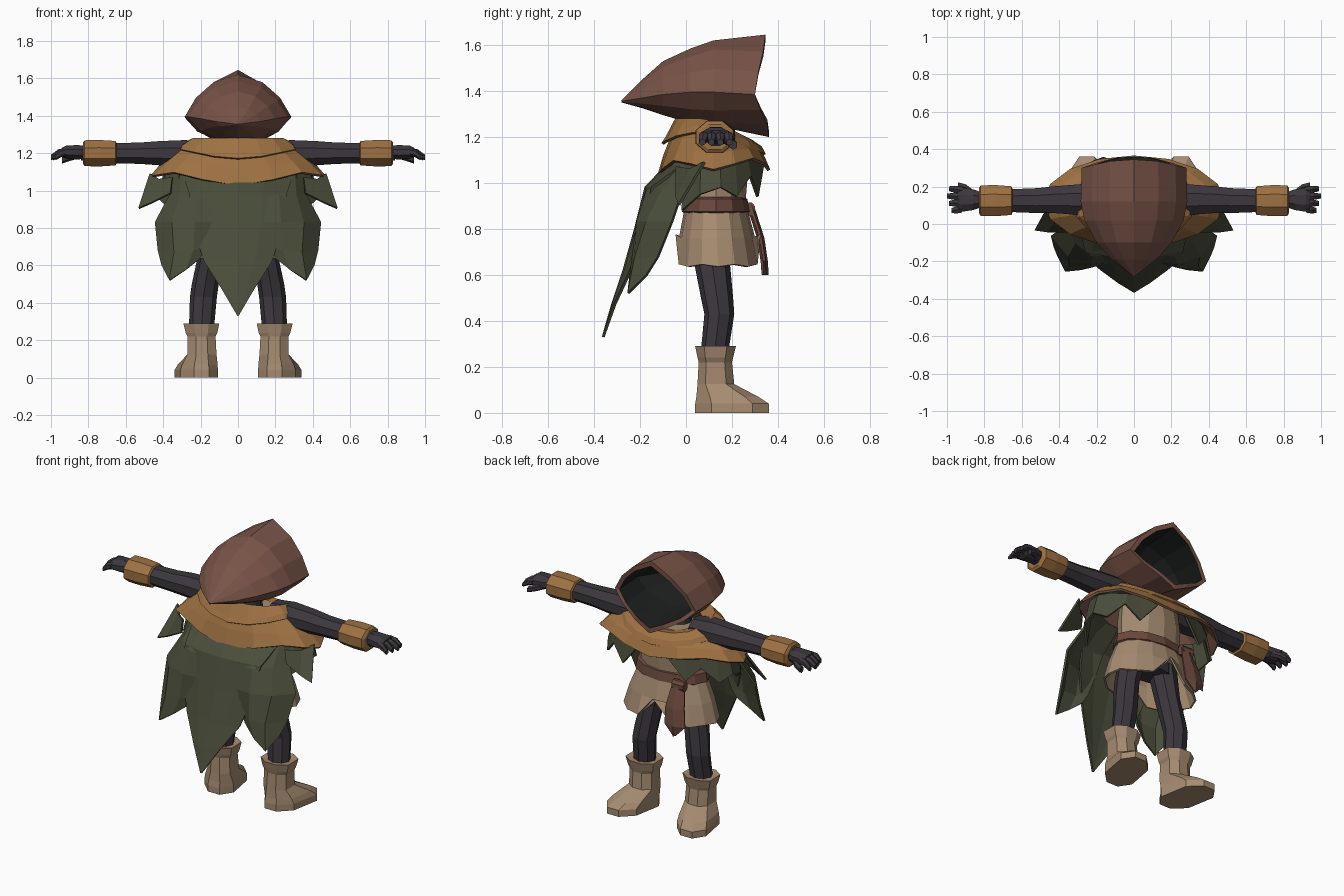
import bpy, bmesh, math

default_cube = bpy.data.objects.get("Cube")
if default_cube:
    bpy.data.objects.remove(default_cube, do_unlink=True)


def make_material(name, red, green, blue):
    mat = bpy.data.materials.new(name)
    mat.use_nodes = True
    mat.diffuse_color = (red, green, blue, 1)
    shader = mat.node_tree.nodes["Principled BSDF"]
    shader.inputs["Base Color"].default_value = (red, green, blue, 1)
    shader.inputs["Roughness"].default_value = 0.9
    return mat


hood_brown = make_material("hood brown", .19, .088, .064)
belt_brown = make_material("belt brown", .15, .066, .047)
ochre = make_material("ochre cloth", .34, .165, .055)
leaf_green = make_material("leaf green", .068, .075, .043)
tan = make_material("tan leather", .38, .26, .165)
dark_cloth = make_material("dark cloth", .045, .038, .048)
shadow_black = make_material("shadow black", .011, .013, .012)


def loft(name, rings, mats, closed=True, caps=(True, True), band_mats=None, thickness=0):
    """Skin a row of point rings; optional caps, band colours and thickness."""
    mesh = bpy.data.meshes.new(name)
    bm = bmesh.new()
    grid = [[bm.verts.new(p) for p in ring] for ring in rings]
    count = len(grid[0])
    for i in range(len(grid) - 1):
        for j in range(count if closed else count - 1):
            k = (j + 1) % count
            face = bm.faces.new((grid[i][j], grid[i][k], grid[i + 1][k], grid[i + 1][j]))
            face.material_index = band_mats[i] if band_mats else 0
    for wanted, ring, band in ((caps[0], grid[0], 0), (caps[1], grid[-1], -1)):
        if closed and wanted:
            bm.faces.new(ring).material_index = band_mats[band] if band_mats else 0
    bmesh.ops.recalc_face_normals(bm, faces=bm.faces)
    bm.to_mesh(mesh)
    bm.free()
    for mat in mats:
        mesh.materials.append(mat)
    obj = bpy.data.objects.new(name, mesh)
    bpy.context.collection.objects.link(obj)
    if thickness:
        solid = obj.modifiers.new("thickness", "SOLIDIFY")
        solid.thickness = thickness
        solid.offset = 0
        # A second material becomes the lining and the hem
        solid.material_offset = solid.material_offset_rim = len(mats) - 1
    return obj


def sheet(name, rows, mat):
    return loft(name, rows, [mat], closed=False, thickness=.012)


def flat_ring(x, y, z, rx, ry, n=12):
    return [(x + rx * math.cos(t), y + ry * math.sin(t), z)
            for t in (math.tau * i / n for i in range(n))]


def side_ring(x, y, z, ry, rz, n=8):
    return [(x, y + ry * math.cos(t), z + rz * math.sin(t))
            for t in (math.tau * (i + .5) / n for i in range(n))]


def mirror(rings, side):
    return [[(side * x, y, z) for x, y, z in ring] for ring in rings]


# Hood: pointed behind, with a diamond-shaped opening and a dark lining
ROUND, DIAMOND = (.82, .45, .55, .9), (.72, .38, .36, .72)


def hood_ring(y, w, low, mid, top, shape=ROUND, lean=0):
    a, b, c, d = shape
    half = [(0, top, .5), (.46, mid + a * (top - mid), .2), (.79, mid + b * (top - mid), -.5),
            (1, mid, -1), (.76, mid + c * (low - mid), -.2), (.36, mid + d * (low - mid), .8)]
    right = [(w * u, y + lean * s, z) for u, z, s in half]
    return right + [(0, y + lean, low)] + [(-x, yy, z) for x, yy, z in right[:0:-1]]


hood_rings = [hood_ring(*values) for values in (
    (-.28, .004, 1.35, 1.355, 1.36), (-.19, .12, 1.325, 1.37, 1.45),
    (-.1, .2, 1.295, 1.385, 1.53), (.02, .265, 1.26, 1.395, 1.585),
    (.12, .285, 1.25, 1.395, 1.62), (.33, .28, 1.2, 1.385, 1.645, DIAMOND, .03),
    (.33, .248, 1.232, 1.385, 1.612, DIAMOND, .03), (.12, .25, 1.28, 1.395, 1.59),
    (-.05, .15, 1.33, 1.39, 1.5))]
loft("hood", hood_rings, [hood_brown, shadow_black], band_mats=[0] * 6 + [1] * 2)
loft("neck", [flat_ring(0, .1, 1.1, .1, .08), flat_ring(0, .09, 1.26, .09, .07)], [dark_cloth])


# Shoulder cape: a wide mantle with a wavy hem and a folded collar on top
def mantle_ring(rx, ry, z, wave=0, dip=0, tilt=0):
    ring = []
    for x, y, zz in flat_ring(0, .12, z, rx, ry, 16):
        t = math.atan2((y - .12) / ry, x / rx)
        back = max(0, -math.sin(t))
        ring.append((x, y, zz + wave * math.cos(4 * t) - dip * back ** 3
                     - tilt * max(0, y - .1)))
    return ring


loft("shoulder_cape", [mantle_ring(.2, .13, 1.25, tilt=.5), mantle_ring(.31, .17, 1.225, tilt=.35),
                       mantle_ring(.42, .21, 1.135, -.01), mantle_ring(.48, .24, 1.08, -.025, .03)],
     [ochre, hood_brown], caps=(False, False), thickness=.014)
loft("collar", [mantle_ring(.18, .11, 1.24, tilt=.5), mantle_ring(.26, .165, 1.275, tilt=.5),
                mantle_ring(.31, .205, 1.245, 0, .05, .4), mantle_ring(.325, .222, 1.22, 0, .05, .4)],
     [ochre], caps=(False, False), thickness=.012)

# Long green cloak: middle point and two side panels
middle = []
for z, y, w, bulge in ((1.1, -.06, .3, .08), (.98, -.175, .26, .03), (.8, -.22, .24, .03),
                       (.62, -.27, .18, .03), (.47, -.32, .085, .01), (.33, -.36, .003, 0)):
    middle.append([(w * u, y + bulge * u * u, z) for u in (-1, -.5, 0, .5, 1)])
sheet("cloak_middle", middle, leaf_green)
panel = [
    [(.08, -.05, 1.09), (.2, -.04, 1.09), (.3, 0, 1.09), (.36, .06, 1.08)],
    [(.1, -.16, .96), (.22, -.17, .96), (.31, -.1, .97), (.36, -.01, .98)],
    [(.12, -.2, .83), (.23, -.21, .83), (.35, -.17, .83), (.44, -.06, .83)],
    [(.17, -.2, .7), (.24, -.23, .68), (.34, -.22, .67), (.425, -.12, .68)],
    [(.2, -.21, .64), (.28, -.24, .575), (.365, -.25, .52), (.405, -.17, .6)]]
# Broad shoulder flap and a ragged layer under the mantle
shoulder_flap = [[(.47, .08, 1.09), (.42, .02, 1.06), (.35, -.04, 1.07)],
                 [(.53, -.03, .905), (.46, -.04, .935), (.36, -.04, .985)]]
ragged = [[], []]
for degrees, z in ((76, 1.07), (60, .94), (46, 1.03), (27, .94), (8, .98), (-15, .95), (-38, .88)):
    c, s = math.cos(math.radians(degrees)), math.sin(math.radians(degrees))
    ragged[0].append((.39 * c, .12 + .2 * s, 1.11))
    ragged[1].append((.43 * c, .12 + .22 * s, z))
for side, word in ((1, "left"), (-1, "right")):
    sheet(word + "_cloak_panel", mirror(panel, side), leaf_green)
    sheet(word + "_shoulder_flap", mirror(shoulder_flap, side), leaf_green)
    sheet(word + "_ragged_layer", mirror(ragged, side), leaf_green)

# Tunic with a split skirt
loft("tunic", [flat_ring(0, .13, 1.19, .19, .11), flat_ring(0, .13, 1.05, .2, .14),
               flat_ring(0, .13, .87, .2, .125)], [tan])
hem = []
for i, (x, y, z) in enumerate(flat_ring(0, .14, .635, .3, .18, 16)):
    hem.append((x, y, z + (.14 if i in (4, 12) else .01 * (i % 2))))
loft("skirt", [flat_ring(0, .13, .89, .21, .13, 16), flat_ring(0, .135, .76, .265, .16, 16), hem],
     [tan], caps=(False, False), thickness=.012)
loft("hips", [flat_ring(0, .12, .9, .16, .1), flat_ring(0, .12, .76, .17, .09)], [dark_cloth])

# Belt, knot and hanging strip
loft("belt", [flat_ring(0, .13, z, .228 + g, .137 + g) for z, g in
              ((.865, -.01), (.875, .01), (.93, 0), (.94, -.02))], [belt_brown])
loft("belt_knot", [side_ring(x, .278, .885, .025, .032) for x in (-.19, -.11)], [belt_brown])
sheet("belt_strip", [[(x - w, y - .01, z), (x, y + .01, z), (x + w, y, z)] for x, y, z, w in
                     ((-.145, .28, .9, .035), (-.15, .325, .76, .06),
                      (-.16, .34, .66, .065), (-.16, .344, .6, .005))], belt_brown)


# Boot outline: a box with cut corners, turned outwards towards the toe
def boot_ring(z, x0, x1, y0, y1, turn=0):
    c, d = .3 * (x1 - x0), .22 * (y1 - y0)
    outline = [(x0 + c, y0), (x1 - c, y0), (x1, y0 + d), (x1, y1 - d),
               (x1 - c, y1), (x0 + c, y1), (x0, y1 - d), (x0, y0 + d)]
    return [(x + turn * (y - y0), y, z) for x, y in outline]


boot = [boot_ring(0, .095, .295, .04, .36, .18), boot_ring(.04, .095, .295, .04, .36, .18),
        boot_ring(.07, .1, .29, .045, .315, .15), boot_ring(.125, .115, .27, .05, .21),
        boot_ring(.22, .12, .27, .055, .2), boot_ring(.24, .11, .28, .05, .205),
        boot_ring(.29, .1, .292, .04, .217), boot_ring(.285, .13, .265, .06, .19)]
leg = [flat_ring(x, y, z, rx, ry, 8) for x, y, z, rx, ry in
       ((.1, .12, .85, .085, .085), (.15, .115, .64, .067, .077), (.175, .135, .5, .072, .07),
        (.185, .145, .43, .072, .065), (.195, .125, .27, .067, .06))]
arm = [side_ring(x, y, 1.2, ry, rz) for x, y, ry, rz in
       ((.16, .13, .08, .06), (.28, .13, .09, .076), (.42, .13, .078, .07),
        (.52, .125, .072, .062), (.66, .125, .066, .058), (.84, .13, .045, .042))]
bracer = [side_ring(x, .125, 1.2, r, r * .85) for x, r in
          ((.65, .07), (.655, .083), (.74, .09), (.82, .088), (.83, .07))]
palm = [side_ring(x, .13, 1.205, ry, rz) for x, ry, rz in
        ((.82, .045, .038), (.86, .06, .042), (.92, .07, .038), (.94, .06, .026))]
for side, word in ((1, "left"), (-1, "right")):
    for name, rings, mat in (("boot", boot, tan), ("leg", leg, dark_cloth), ("arm", arm, dark_cloth),
                             ("bracer", bracer, ochre), ("palm", palm, dark_cloth)):
        loft(word + "_" + name, mirror(rings, side), [mat])
    # Fingers fan out and curl down a little
    for f in range(4):
        u = f - 1.5
        reach = .08 - .012 * abs(u - .5)
        finger = [side_ring(.92 + reach * s, .13 + u * (.034 + .005 * s),
                            1.207 - .03 * s * s, r, r, 6)
                  for s, r in ((0, .021), (.5, .022), (1, .015))]
        loft(word + "_finger_" + str(f + 1), mirror(finger, side), [dark_cloth])
    thumb = [side_ring(x, y, z, .02, .02, 6)
             for x, y, z in ((.86, .165, 1.19), (.9, .195, 1.178), (.94, .205, 1.165))]
    loft(word + "_thumb", mirror(thumb, side), [dark_cloth])
